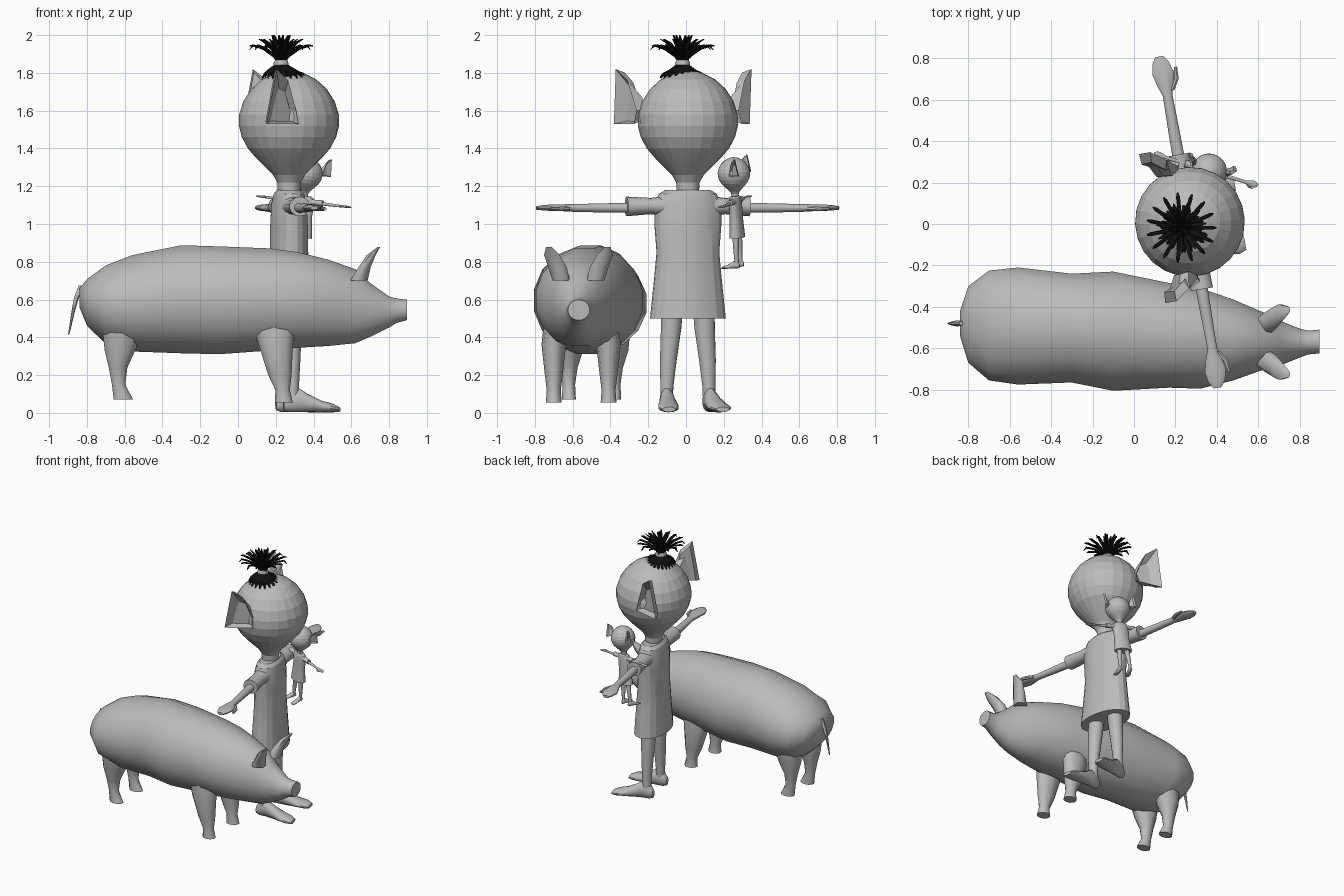
import bpy, bmesh, math
from mathutils import Matrix, Vector


def material(name, rgb):
    m = bpy.data.materials.new(name)
    m.diffuse_color = (*rgb, 1)
    return m


GREY = material("grey clay", (0.5, 0.5, 0.5))
BLACK = material("black hair", (0.005, 0.005, 0.005))
EYE = Matrix.Identity(4)


def finish(name, bm, mat, M=EYE, smooth=None):
    bmesh.ops.transform(bm, matrix=M, verts=bm.verts)
    bmesh.ops.recalc_face_normals(bm, faces=bm.faces)
    me = bpy.data.meshes.new(name)
    bm.to_mesh(me)
    bm.free()
    me.materials.append(mat)
    ob = bpy.data.objects.new(name, me)
    bpy.context.collection.objects.link(ob)
    if smooth:
        bpy.ops.object.select_all(action='DESELECT')
        ob.select_set(True)
        bpy.context.view_layer.objects.active = ob
        bpy.ops.object.shade_smooth_by_angle(angle=math.radians(smooth))
    return ob


def loft(name, rings, axis, mat=GREY, n=14, M=EYE, smooth=40):
    """Skin elliptical rings (x, y, z, a, b) lying across the given axis."""
    bm = bmesh.new()
    rows = []
    for x, y, z, a, b in rings:
        row = []
        for i in range(n):
            t = 2 * math.pi * (i + 0.5) / n
            u, v = a * math.cos(t), b * math.sin(t)
            off = {'x': (0, u, v), 'y': (u, 0, v), 'z': (u, v, 0)}[axis]
            row.append(bm.verts.new(Vector((x, y, z)) + Vector(off)))
        rows.append(row)
    for r, s in zip(rows, rows[1:]):
        for i in range(n):
            j = (i + 1) % n
            bm.faces.new((r[i], r[j], s[j], s[i]))
    bm.faces.new(rows[0])
    bm.faces.new(rows[-1])
    return finish(name, bm, mat, M, smooth)


def pointed_ear(name, s, M):
    # hollow, rimmed ear that narrows towards the head
    outer = [(-.13, .365, 1.82), (-.185, .365, 1.53), (0, .29, 1.53),
             (-.01, .275, 1.60), (-.06, .315, 1.76)]
    root = [(-.09, .24, 1.66), (-.12, .24, 1.56), (-.05, .235, 1.55),
            (-.02, .235, 1.60), (-.05, .235, 1.67)]
    bm = bmesh.new()
    o = [bm.verts.new((x, y * s, z)) for x, y, z in outer]
    r = [bm.verts.new((x, y * s, z)) for x, y, z in root]
    for i in range(5):
        j = (i + 1) % 5
        bm.faces.new((o[i], o[j], r[j], r[i]))
    bm.faces.new(r)
    front = bm.faces.new(o)
    bmesh.ops.recalc_face_normals(bm, faces=bm.faces)
    bmesh.ops.inset_region(bm, faces=[front], thickness=.02)
    bmesh.ops.translate(bm, verts=front.verts, vec=(-.01, -.045 * s, 0))
    finish(name, bm, GREY, M)


def figure(tag, M):
    # head and neck, one turned shape
    head = [(1.812, .02), (1.80, .075), (1.765, .145), (1.715, .2), (1.65, .242),
            (1.58, .264), (1.52, .265), (1.46, .25), (1.40, .218), (1.35, .175),
            (1.30, .125), (1.26, .085), (1.22, .062), (1.15, .058)]
    loft(tag + " head", [(0, 0, z, r, r) for z, r in head], 'z', n=24, M=M, smooth=8)
    # dress
    dress = [(1.18, .06, .12), (1.16, .078, .155), (1.11, .09, .178), (1.0, .097, .18),
             (.85, .1, .168), (.7, .108, .182), (.5, .12, .203)]
    loft(tag + " dress", [(0, 0, z, a, b) for z, a, b in dress], 'z', n=20, M=M, smooth=15)
    for s, side in ((1, "left "), (-1, "right ")):
        part = tag + " " + side
        loft(part + "sleeve", [(0, s * .13, 1.095, .06, .052), (0, s * .2, 1.095, .053, .043),
                               (0, s * .33, 1.093, .056, .052)], 'y', M=M)
        loft(part + "arm", [(0, s * .2, 1.087, .032, .03), (0, s * .45, 1.085, .028, .025),
                            (0, s * .62, 1.085, .024, .021), (-.002, s * .67, 1.086, .04, .019),
                            (-.004, s * .73, 1.086, .053, .018), (-.006, s * .78, 1.086, .042, .014),
                            (-.008, s * .812, 1.085, .02, .01)], 'y', n=12, M=M)
        loft(part + "thumb", [(.02, s * .64, 1.083, .018, .014), (.052, s * .69, 1.08, .016, .013),
                              (.062, s * .75, 1.08, .008, .008)], 'y', n=8, M=M)
        loft(part + "leg", [(0, s * .085, .55, .055, .058), (0, s * .09, .45, .052, .055),
                            (0, s * .105, .28, .042, .045), (0, s * .113, .14, .033, .035),
                            (0, s * .115, .06, .033, .034)], 'z', M=M)
        foot = [(-.05, .115, .045, .022, .03), (-.025, .115, .06, .034, .055),
                (.03, .117, .068, .038, .064), (.08, .122, .052, .046, .048),
                (.15, .132, .034, .055, .031), (.21, .14, .026, .055, .023),
                (.245, .145, .018, .036, .013)]
        loft(part + "foot", [(x, s * y, z, a, b) for x, y, z, a, b in foot], 'x', M=M)
        pointed_ear(part + "ear", s, M)


# ---------- standing figure and the small doll held beside it
BODY = Matrix.Translation((.27, .01, 0)) @ Matrix.Rotation(math.radians(10), 4, 'Z')
figure("figure", BODY)
DOLL = (Matrix.Translation((.31, .28, .768)) @ Matrix.Rotation(math.radians(6), 4, 'Y')
        @ Matrix.Rotation(math.radians(3), 4, 'X')
        @ Matrix.Rotation(math.radians(-107), 4, 'Z') @ Matrix.Scale(.325, 4))
figure("doll", DOLL)

# ---------- tied hair on top of the head
KNOT = Matrix.Translation((.228, -.018, 0))
loft("hair tie", [(0, 0, 1.83, .036, .036), (0, 0, 1.85, .042, .042),
                  (0, 0, 1.868, .034, .034)], 'z', n=12, M=KNOT)
loft("hair cap", [(.03, 0, 1.775, .085, .085), (.02, 0, 1.81, .075, .075),
                  (0, 0, 1.845, .034, .034)], 'z', BLACK, n=20, M=KNOT)


def spin(i, n):
    return KNOT @ Matrix.Rotation(2 * math.pi * i / n, 4, 'Z')


for i in range(22):   # flat locks lying on the head
    push = .03 * (1 + math.cos(2 * math.pi * i / 22)) / 2
    loft("hair lock", [(.025, 0, 1.845, .006, .006), (.07, 0, 1.812, .012, .006),
                       (.09 + push, 0, 1.792, .011, .008), (.1 + 1.2 * push, 0, 1.775, .004, .006)],
         'x', BLACK, 6, spin(i, 22))
for i in range(15):   # outer fan
    loft("hair strand", [(.008, 0, 1.85, .007, .01), (.045, 0, 1.893, .008, .009),
                         (.1, 0, 1.93, .011, .007),
                         (.15, 0, 1.945, .011, .006), (.17, 0, 1.943 - .02 * (i % 2), .004, .003)],
         'x', BLACK, 6, spin(i, 15))
for k, (count, r, top) in enumerate(((11, .12, 1.98), (6, .05, 2.0))):   # upright strands
    for i in range(count):
        loft("hair strand", [(.006, 0, 1.85, .007, .007), (r * .3, 0, 1.91, .009, .009),
                             (r * .7, 0, 1.96 + .01 * k, .011, .011), (r, 0, top, .004, .004)],
             'z', BLACK, 6, spin(i + .3, count))

# ---------- pig: x, bottom, top, y range of each section
pig = [(-.84, .56, .66, -.54, -.42), (-.80, .46, .71, -.67, -.30), (-.70, .36, .785, -.755, -.225),
       (-.56, .32, .84, -.775, -.21), (-.30, .31, .893, -.765, -.24), (-.10, .305, .887, -.805, -.23),
       (.17, .325, .876, -.79, -.285), (.32, .34, .855, -.795, -.31), (.48, .35, .815, -.755, -.365),
       (.62, .365, .765, -.705, -.425), (.70, .40, .69, -.685, -.465), (.80, .45, .618, -.645, -.505),
       (.84, .475, .607, -.63, -.515), (.895, .49, .60, -.625, -.51)]
loft("pig body", [(x, (p + q) / 2, (lo + hi) / 2, (q - p) / 2 * 1.02, (hi - lo) / 2)
                  for x, lo, hi, p, q in pig], 'x', n=16, smooth=60)
for s, side in ((1, "left "), (-1, "right ")):
    y = -.555 + s * .145
    loft("pig front " + side + "leg",
         [(.19, y - s * .02, .5, .13, .07), (.2, y, .36, .095, .065), (.222, y, .2, .065, .047),
          (.236, y, .12, .04, .037), (.243, y, .055, .05, .042)], 'z', n=10, smooth=60)
    y = -.5 + s * .12
    loft("pig back " + side + "leg",
         [(-.6, y, .5, .13, .09), (-.625, y, .33, .085, .075), (-.635, y, .24, .052, .046),
          (-.632, y, .15, .037, .033), (-.607, y, .07, .054, .037)], 'z', n=10, smooth=60)
    y = -.57
    loft("pig " + side + "ear",
         [(.64, y + s * .09, .70, .05, .05), (.67, y + s * .11, .77, .035, .053),
          (.705, y + s * .14, .835, .025, .045), (.745, y + s * .155, .877, .008, .018)],
         'z', n=8, smooth=60)
loft("pig tail", [(-.82, -.48, .675, .025, .012), (-.855, -.48, .61, .014, .015),
                  (-.872, -.48, .54, .01, .012), (-.896, -.48, .415, .004, .004)], 'z', n=8)
